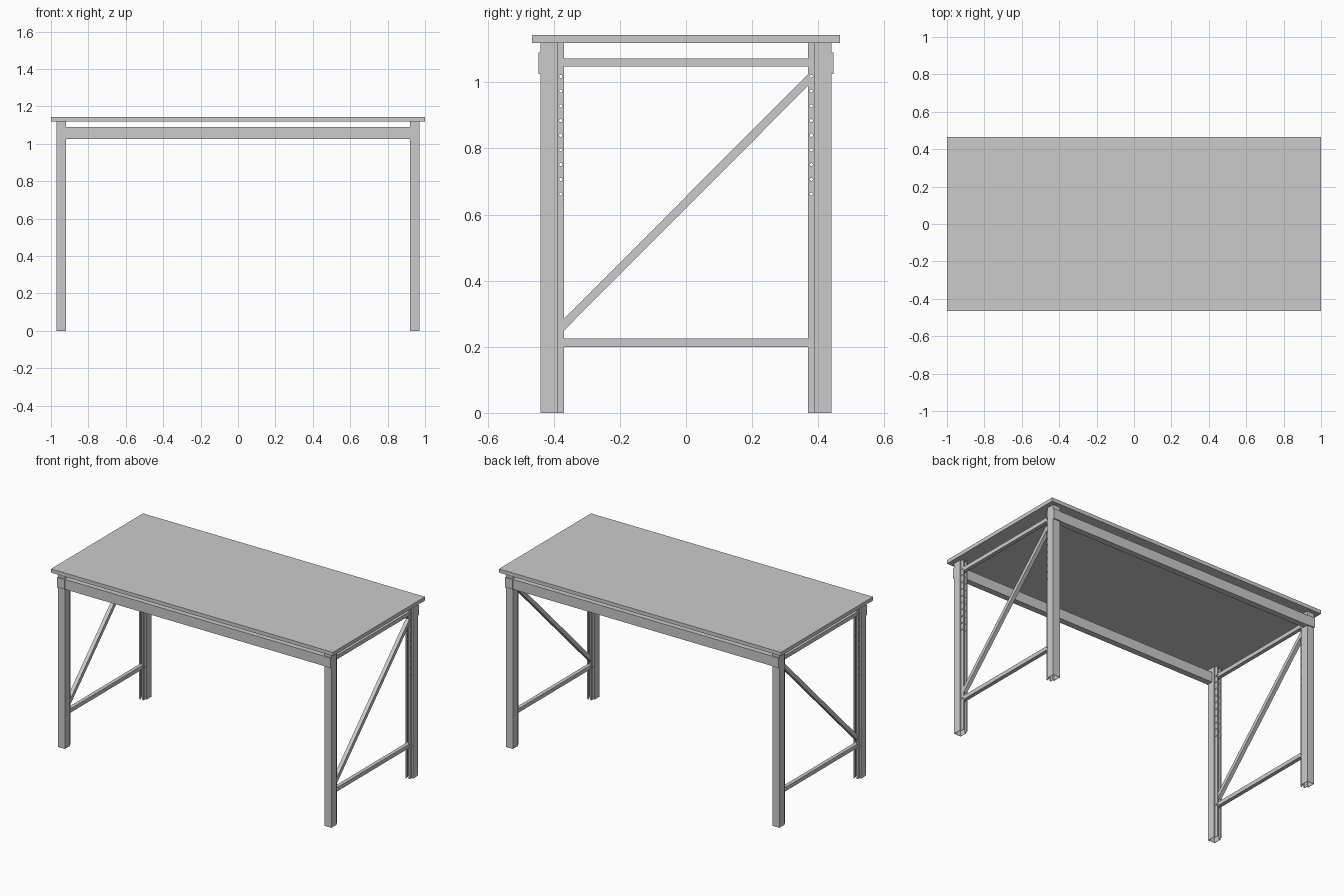
import bpy, bmesh, math
from mathutils import Vector, Matrix

if "Cube" in bpy.data.objects:
    bpy.data.objects.remove(bpy.data.objects["Cube"])


def finish(name, bm, mirror=(False, False)):
    bmesh.ops.recalc_face_normals(bm, faces=bm.faces)
    mesh = bpy.data.meshes.new(name)
    bm.to_mesh(mesh)
    bm.free()
    ob = bpy.data.objects.new(name, mesh)
    bpy.context.collection.objects.link(ob)
    if any(mirror):
        add_mirror(ob, *mirror)
    return ob


def add_mirror(ob, x, y):
    m = ob.modifiers.new("mirror", 'MIRROR')
    m.use_axis = (x, y, False)
    m.use_mirror_merge = False


def add_box(bm, x, y, z):
    """Box from (min, max) ranges."""
    size = [b - a for a, b in (x, y, z)]
    mid = [(a + b) / 2 for a, b in (x, y, z)]
    bmesh.ops.create_cube(bm, size=1, matrix=Matrix.Translation(mid) @ Matrix.Diagonal((*size, 1)))


def add_rod_x(bm, center, radius, length, sides=12):
    mat = Matrix.Translation(center) @ Matrix.Rotation(math.pi / 2, 4, 'Y')
    bmesh.ops.create_cone(bm, cap_ends=True, segments=sides, radius1=radius,
                          radius2=radius, depth=length, matrix=mat)


XC = 0.945      # centre line of each side frame
YB = 0.379      # bolt and hole line

# Worktop board
bm = bmesh.new()
add_box(bm, (-1, 1), (-0.466, 0.466), (1.119, 1.143))
finish("worktop", bm)

# Stepped open channel uprights, opening towards the table's centre line
outer = [(0.006, 0.369), (0.015, 0.369), (0.015, 0.388), (0.025, 0.388), (0.025, 0.440)]
inner = [(0.006, 0.3715), (0.0125, 0.3715), (0.0125, 0.3905), (0.0225, 0.3905), (0.0225, 0.4375)]
half_out = outer + [(-x, y) for x, y in reversed(outer)]
half_in = inner + [(-x, y) for x, y in reversed(inner)]
bm = bmesh.new()
face = bm.faces.new([bm.verts.new((XC + x, y, 0)) for x, y in half_out + half_in[::-1]])
ext = bmesh.ops.extrude_face_region(bm, geom=[face])
bmesh.ops.translate(bm, vec=(0, 0, 1.119),
                    verts=[v for v in ext["geom"] if isinstance(v, bmesh.types.BMVert)])
post = finish("upright_posts", bm)

# Row of adjustment holes through the narrow flanges
bm = bmesh.new()
for i in range(9):
    add_rod_x(bm, (XC, YB, 0.662 + i * 0.0445), 0.005, 0.06, 10)
cutter = finish("hole_cutter", bm)
cutter.hide_render = True
cutter.hide_viewport = True
cutter.display_type = 'WIRE'
cut = post.modifiers.new("holes", 'BOOLEAN')
cut.operation = 'DIFFERENCE'
cut.solver = 'EXACT'
cut.object = cutter
add_mirror(post, True, True)

# Long beams between the posts
bm = bmesh.new()
add_box(bm, (-0.92, 0.92), (0.405, 0.444), (1.026, 1.090))
finish("long_beams", bm, (False, True))

# Beam end plates on the outer post faces
bm = bmesh.new()
add_box(bm, (0.917, 0.970), (0.440, 0.447), (1.026, 1.090))
finish("beam_end_plates", bm, (True, True))

# Horizontal side braces
for name, z in (("lower_side_braces", 0.2125), ("upper_side_braces", 1.060)):
    bm = bmesh.new()
    add_box(bm, (XC - 0.012, XC + 0.012), (-0.386, 0.386), (z - 0.0125, z + 0.0125))
    finish(name, bm, (True, False))

# Diagonal side braces, low at the front and high at the back
a, b = Vector((XC, -0.378, 0.258)), Vector((XC, 0.378, 1.016))
d = b - a
bm = bmesh.new()
add_box(bm, (-0.012, 0.012), (-d.length / 2, d.length / 2), (-0.0125, 0.0125))
bm.transform(Matrix.Translation((a + b) / 2) @ Matrix.Rotation(math.atan2(d.z, d.y), 4, 'X'))
finish("diagonal_braces", bm, (True, False))

# Bolts through the post flanges at the brace ends
bm = bmesh.new()
for z in (0.2125, 1.060):
    add_rod_x(bm, (XC, YB, z), 0.0035, 0.040)
    for s in (-1, 1):
        add_rod_x(bm, (XC + s * 0.017, YB, z), 0.007, 0.005)
finish("brace_bolts", bm, (True, True))
